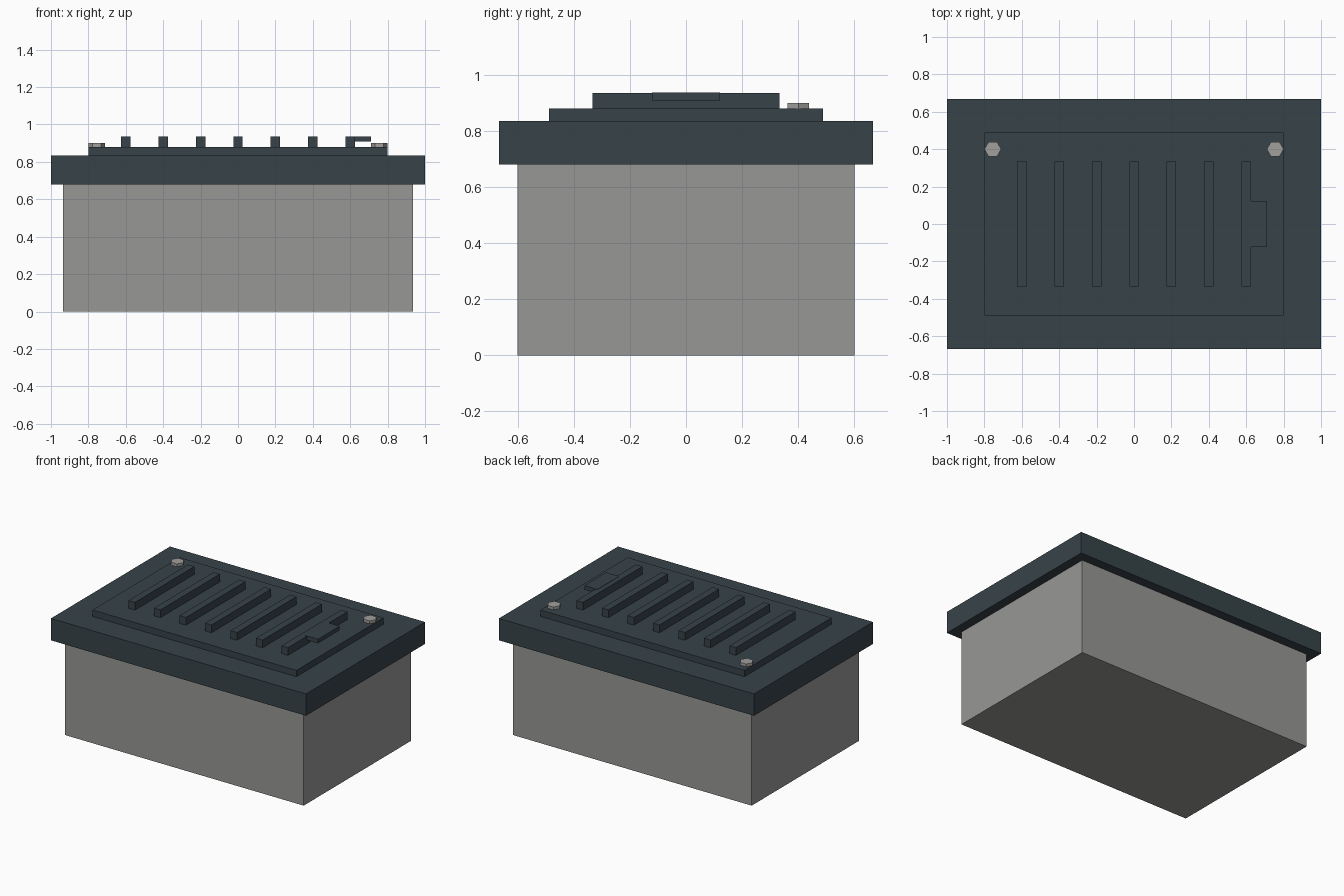
import bpy

cube = bpy.data.objects.get("Cube")
if cube:
    bpy.data.objects.remove(cube, do_unlink=True)


def make_material(name, rgb):
    mat = bpy.data.materials.new(name)
    mat.use_nodes = True
    color = (*rgb, 1.0)
    mat.diffuse_color = color
    mat.node_tree.nodes["Principled BSDF"].inputs["Base Color"].default_value = color
    return mat


slate = make_material("dark slate", (0.038, 0.056, 0.066))
grey = make_material("concrete grey", (0.31, 0.315, 0.305))
steel = make_material("bolt steel", (0.36, 0.35, 0.335))


def finish(obj, name, mat):
    obj.name = name
    obj.data.name = name
    obj.data.materials.append(mat)
    return obj


def box(name, x, y, z, mat):
    """Box spanning the given (low, high) range on each axis."""
    spans = (x, y, z)
    bpy.ops.mesh.primitive_cube_add(size=1, location=[(a + b) / 2 for a, b in spans])
    obj = bpy.context.object
    obj.scale = [b - a for a, b in spans]
    bpy.ops.object.transform_apply(location=False, rotation=False, scale=True)
    return finish(obj, name, mat)


BODY_TOP, LID_TOP, PLATE_TOP, RIB_TOP = 0.68, 0.835, 0.88, 0.935

# Body, overhanging lid and raised plate
box("body", (-0.935, 0.935), (-0.6, 0.6), (0, BODY_TOP), grey)
box("lid", (-1, 1), (-0.667, 0.667), (BODY_TOP, LID_TOP), slate)
box("raised_plate", (-0.8, 0.8), (-0.488, 0.488), (LID_TOP, PLATE_TOP), slate)

# Row of ribs across the plate
for i in range(7):
    x = (i - 3) * 0.2
    box(f"rib_{i + 1}", (x - 0.025, x + 0.025), (-0.333, 0.333),
        (PLATE_TOP, RIB_TOP), slate)

# Pull tab on the last rib
box("pull_tab", (0.61, 0.712), (-0.122, 0.122), (0.908, 0.937), slate)

# Hex bolts at the two back corners, points along x
for side, x in (("left", 0.755), ("right", -0.755)):
    bpy.ops.mesh.primitive_cylinder_add(vertices=6, radius=0.045, depth=0.02,
                                        location=(x, 0.4, PLATE_TOP + 0.01),
                                        rotation=(0, 0, 0.5235988))
    finish(bpy.context.object, f"bolt_{side}", steel)
